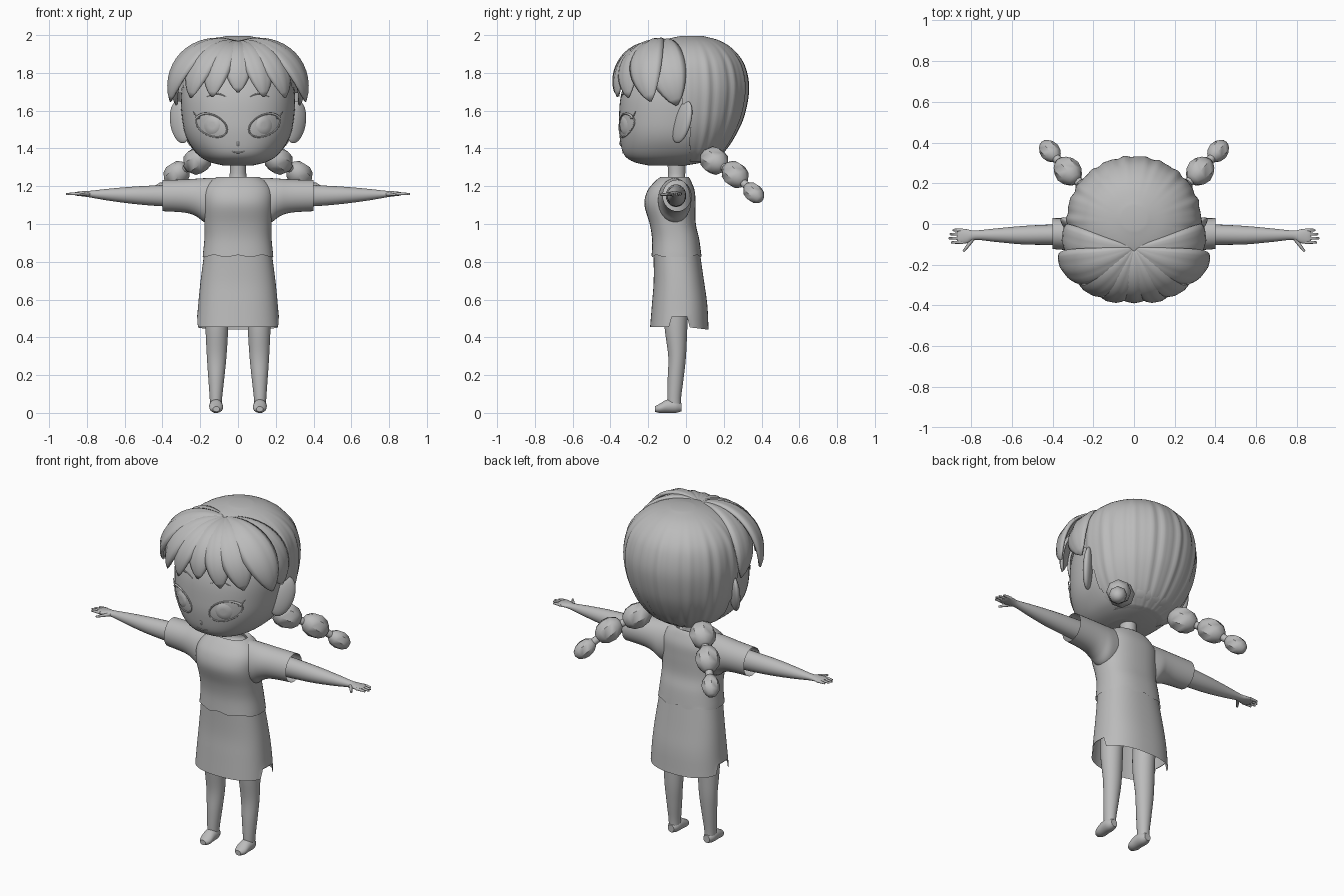
import bpy, bmesh, math
from mathutils import Vector

cube = bpy.data.objects.get("Cube")
if cube:
    bpy.data.objects.remove(cube)

clay = bpy.data.materials.new("plain grey")
clay.use_nodes = True
clay.diffuse_color = (0.5, 0.5, 0.5, 1)
clay.node_tree.nodes["Principled BSDF"].inputs["Base Color"].default_value = (0.5, 0.5, 0.5, 1)


def finish(name, mesh, angle=50):
    ob = bpy.data.objects.new(name, mesh)
    bpy.context.collection.objects.link(ob)
    mesh.materials.clear()
    mesh.materials.append(clay)
    for p in mesh.polygons:
        p.use_smooth = True
    mesh.set_sharp_from_angle(angle=math.radians(angle))
    return ob


def finish_bm(name, bm, angle=50):
    bmesh.ops.recalc_face_normals(bm, faces=bm.faces)
    mesh = bpy.data.meshes.new(name)
    bm.to_mesh(mesh)
    bm.free()
    return finish(name, mesh, angle)


def smooth_keys(keys, steps=5):
    """Catmull-Rom resampling of (position, centre a, centre b, radius a, radius b)."""
    k = [keys[0]] + list(keys) + [keys[-1]]
    out = []
    for i in range(1, len(k) - 2):
        for j in range(steps):
            t = j / steps
            out.append([0.5 * (2 * q + (r - p) * t + (2 * p - 5 * q + 4 * r - s) * t * t
                               + (3 * q - p - 3 * r + s) * t ** 3)
                        for p, q, r, s in zip(*k[i - 1:i + 3])])
    return out + [list(keys[-1])]


def grid_faces(bm, rows, wrap):
    for r0, r1 in zip(rows, rows[1:]):
        n = len(r0)
        for i in range(n if wrap else n - 1):
            j = (i + 1) % n
            bm.faces.new((r0[i], r0[j], r1[j], r1[i]))


def loft(name, keys, place=lambda a, b, t: (a, b, t), n=32, power=2, caps=True, cut=None):
    """Skin superelliptic rings; place() maps section coordinates to the model."""
    bm, rows = bmesh.new(), []
    for t, ca, cb, ra, rb in smooth_keys(keys):
        row = []
        for i in range(n):
            u = math.tau * i / n
            c, s = math.cos(u), math.sin(u)
            a = ca + ra * math.copysign(abs(c) ** (2 / power), c)
            b = cb + rb * math.copysign(abs(s) ** (2 / power), s)
            row.append(bm.verts.new(place(a, b, t)))
        rows.append(row)
    grid_faces(bm, rows, True)
    if caps:
        bm.faces.new(rows[0])
        bm.faces.new(rows[-1])
    if cut:
        gone = [f for f in bm.faces if cut(f.calc_center_median())]
        bmesh.ops.delete(bm, geom=gone, context="FACES")
    return finish_bm(name, bm)


def tube(name, pts, radius, taper=None):
    cu = bpy.data.curves.new(name, "CURVE")
    cu.dimensions = "3D"
    cu.bevel_depth = radius
    cu.bevel_resolution = 2
    cu.use_fill_caps = True
    sp = cu.splines.new("POLY")
    sp.points.add(len(pts) - 1)
    for i, p in enumerate(pts):
        sp.points[i].co = (*p, 1)
        sp.points[i].radius = taper(i / (len(pts) - 1)) if taper else 1
    tmp = bpy.data.objects.new(name + " path", cu)
    bpy.context.collection.objects.link(tmp)
    dg = bpy.context.evaluated_depsgraph_get()
    mesh = bpy.data.meshes.new_from_object(tmp.evaluated_get(dg))
    bpy.data.objects.remove(tmp)
    return finish(name, mesh)


# Head
HEAD_POWER = 2.3
head_keys = [(1.31, 0, -.1, .08, .1), (1.33, 0, -.09, .155, .19), (1.37, 0, -.07, .215, .26),
             (1.45, 0, -.06, .27, .29), (1.55, 0, -.05, .295, .305), (1.7, 0, -.03, .3, .31),
             (1.85, 0, -.02, .25, .25), (1.95, 0, -.02, .12, .13)]
loft("head", head_keys, n=64, power=HEAD_POWER)
head_rings = smooth_keys(head_keys)


def on_face(x, z, lift=0.0):
    for lo, hi in zip(head_rings, head_rings[1:]):
        if lo[0] <= z <= hi[0]:
            f = (z - lo[0]) / (hi[0] - lo[0])
            _, _, cy, rx, ry = [p + (q - p) * f for p, q in zip(lo, hi)]
            depth = max(0, 1 - abs(x / rx) ** HEAD_POWER) ** (1 / HEAD_POWER)
            return Vector((x, cy - ry * depth - lift, z))


def face_patch(name, centre, outline, lift):
    bm, rows = bmesh.new(), []
    for k in (.02, .35, .7, 1):
        rows.append([bm.verts.new(on_face(centre[0] + (x - centre[0]) * k,
                                          centre[1] + (z - centre[1]) * k, lift if k < 1 else 0))
                     for x, z in outline])
    grid_faces(bm, rows, True)
    bm.faces.new(rows[0])
    finish_bm(name, bm)


# Back hair with fine strand ridges, open over the face
def strands(a, b, t):
    u = math.atan2(b, a)
    fade = min(1, max(0, (2 - t) * 6))
    k = 1 + fade * (.009 * math.sin(23 * u) + .006 * math.sin(37 * u + 1))
    return (a * k, b * k, t)


loft("back_hair", [(1.33, 0, .03, .15, .1), (1.38, 0, 0, .225, .2), (1.47, 0, 0, .285, .262),
                   (1.58, 0, .01, .318, .3), (1.72, 0, .02, .33, .313), (1.84, 0, .02, .308, .29),
                   (1.92, 0, .02, .25, .235), (1.97, 0, .025, .165, .155), (1.995, 0, .03, .06, .06)],
     strands, n=160, cut=lambda c: c.y < .02 - max(0, c.z - 1.62) * 1.5)


# Fringe locks fanning out from the parting
def lock(name, tip, width):
    centre, root, tip = Vector((0, -.03, 1.66)), Vector((0, -.12, 1.972)), Vector(tip)
    a, b = root - centre, tip - centre
    da, db = a.normalized(), b.normalized()

    def point(t):
        return centre + da.slerp(db, t) * ((a.length + (b.length - a.length) * t)
                                           * (1 + .08 * math.sin(math.pi * t)))
    bm, rows, steps, cols = bmesh.new(), [], 16, 8
    for i in range(steps + 1):
        t = i / steps
        p = point(t)
        out = (p - centre).normalized()
        side = (point(t + .02) - point(t - .02)).cross(out).normalized()
        w = width * max(.03, math.sin(math.pi * t ** 1.3) ** .75 if t < 1 else 0)
        rows.append([])
        for j in range(cols + 1):
            s = j / cols * 2 - 1
            bulge = .28 * w * (1 - s * s) + .003 * math.cos(s * 9) * math.sin(math.pi * t)
            rows[-1].append(bm.verts.new(p + side * w * s + out * (bulge - .012)))
    grid_faces(bm, rows, False)
    ob = finish_bm(name, bm, 60)
    mod = ob.modifiers.new("thickness", "SOLIDIFY")
    mod.thickness = .014
    mod.offset = 0


lock("fringe_middle", (0, -.385, 1.7), .075)
for s, side in ((1, "left"), (-1, "right")):
    lock(side + "_fringe_inner", (s * .14, -.37, 1.675), .075)
    lock(side + "_fringe_outer", (s * .255, -.31, 1.67), .085)
    lock(side + "_fringe_temple", (s * .365, -.19, 1.65), .095)
    lock(side + "_fringe_side", (s * .335, -.05, 1.63), .1)

# Neck and dress
loft("neck", [(1.19, 0, -.055, .11, .075), (1.225, 0, -.055, .08, .06), (1.25, 0, -.05, .046, .046),
              (1.36, 0, -.05, .045, .05)])
loft("blouse", [(.83, 0, -.05, .187, .132), (.92, 0, -.055, .178, .125), (1.0, 0, -.07, .178, .122),
                (1.1, 0, -.085, .185, .135), (1.17, 0, -.08, .183, .127), (1.22, 0, -.07, .155, .1),
                (1.25, 0, -.06, .105, .072), (1.235, 0, -.058, .085, .06)],
     lambda a, b, t: (a, b, t + (.006 * math.cos(a * 50) if t < .84 else 0)),
     n=48, power=2.4, caps=False)


def hem(a, b, t):
    if t < .5:
        t -= .12 * max(0, b)
        if abs(a) > .14 and -.075 < b < .005:
            t = max(t, .51)
    return (a, b, t)


loft("skirt", [(.455, 0, -.035, .22, .155), (.58, 0, -.034, .21, .146), (.7, 0, -.038, .198, .133),
               (.86, 0, -.05, .177, .122)], hem, n=64, power=2.4, caps=False)

for s, side in ((1, "left"), (-1, "right")):
    def along_x(a, b, t, s=s):
        return (s * t, a, b)

    def along_y(a, b, t, s=s):
        return (s * a, t, b)

    def upright(a, b, t, s=s):
        return (s * a, b, t)

    # Sleeve, arm and hand
    loft(side + "_sleeve", [(.1, -.06, 1.13, .08, .115), (.17, -.06, 1.125, .088, .118),
                            (.22, -.058, 1.14, .085, .1), (.28, -.053, 1.148, .08, .088),
                            (.4, -.047, 1.15, .076, .082)], along_x, caps=False)
    loft(side + "_arm", [(.3, -.053, 1.15, .054, .06), (.42, -.053, 1.15, .05, .055),
                         (.55, -.055, 1.152, .045, .046), (.68, -.055, 1.155, .033, .032),
                         (.78, -.055, 1.158, .023, .018), (.82, -.06, 1.16, .034, .014),
                         (.855, -.06, 1.16, .037, .01), (.87, -.06, 1.16, .028, .005)], along_x, n=24)
    for i, reach in enumerate((.89, .905, .91, .898)):
        y = -.03 - .02 * i
        tube(f"{side}_finger_{i + 1}", [(s * .84, y, 1.16), (s * .88, y, 1.16), (s * reach, y, 1.158)],
             .009, lambda t: 1 - .45 * t)
    tube(side + "_thumb", [(s * .79, -.07, 1.158), (s * .815, -.105, 1.157), (s * .838, -.135, 1.155)],
         .011, lambda t: 1 - .5 * t)

    # Leg and foot
    loft(side + "_leg", [(.02, .117, -.062, .03, .034), (.08, .117, -.062, .033, .036),
                         (.18, .115, -.055, .042, .042), (.3, .113, -.047, .052, .047),
                         (.45, .112, -.053, .06, .06), (.58, .112, -.05, .062, .064)], upright)
    loft(side + "_foot", [(-.165, .115, .02, .018, .014), (-.14, .115, .024, .034, .024),
                          (-.1, .116, .035, .036, .035), (-.055, .117, .035, .034, .035),
                          (-.025, .117, .03, .02, .022)], along_y, n=24)

    # Ear
    bm = bmesh.new()
    bmesh.ops.create_uvsphere(bm, u_segments=24, v_segments=16, radius=1)
    for v in bm.verts:
        x, y, z = v.co
        v.co = (s * (.305 + .055 * x + .012 * z), -.02 + .032 * y + .035 * x + .025 * z, 1.54 + .112 * z)
    finish_bm(side + "_ear", bm)

    # Braid of faceted beads
    beads = [(Vector((s * .215, .15, 1.335)), .073, .085), (Vector((s * .325, .26, 1.262)), .068, .082),
             (Vector((s * .413, .358, 1.165)), .05, .068)]
    for i, (centre, radius, length) in enumerate(beads):
        bm = bmesh.new()
        bmesh.ops.create_uvsphere(bm, u_segments=8, v_segments=6, radius=1)
        axis = beads[min(i + 1, 2)][0] - beads[min(i, 1)][0]
        turn = axis.to_track_quat("Z", "Y")
        for v in bm.verts:
            v.co = centre + turn @ Vector((v.co.x * radius, v.co.y * radius, v.co.z * length))
        finish_bm(f"{side}_braid_bead_{i + 1}", bm, 40)
    tube(side + "_braid_core", [b[0] for b in beads], .022)

    # Eye, lashes and brow
    turns = [math.tau * i / 40 for i in range(40)]
    almond = [(s * (.14 + .082 * math.cos(u)),
               1.522 + .058 * math.sin(u) + .022 * math.cos(u)) for u in turns]
    iris = [(s * (.138 + .046 * math.cos(u)), 1.522 + .05 * math.sin(u)) for u in turns]
    face_patch(side + "_eye", (s * .14, 1.522), almond, .003)
    face_patch(side + "_iris", (s * .138, 1.522), iris, .009)
    tube(side + "_eye_rim", [on_face(x, z, .001) for x, z in almond + almond[:1]], .004)
    tube(side + "_upper_lash", [on_face(x, z, .004) for x, z in almond[2:19]]
         , .007, lambda t: 1.1 - t)
    tube(side + "_lash_tip", [on_face(s * .205, 1.562, .004), on_face(s * .222, 1.572, .006),
                              on_face(s * .238, 1.595, .012)], .007, lambda t: 1 - .8 * t)
    brow = [(s * (.06 + .012 * i), 1.672 + .018 * math.sin(i / 9 * math.pi)) for i in range(10)]
    tube(side + "_brow", [on_face(x, z) for x, z in brow], .004,
         lambda t: .3 + .7 * math.sin(math.pi * t))

# Mouth and nose
tube("mouth", [on_face(.007 * i, 1.378 + .0003 * i * i) for i in range(-5, 6)], .004,
     lambda t: .3 + .7 * math.sin(math.pi * t))
tube("nose", [on_face(0, 1.435, -.003), on_face(0, 1.425, .002), on_face(0, 1.415, -.003)], .006)
